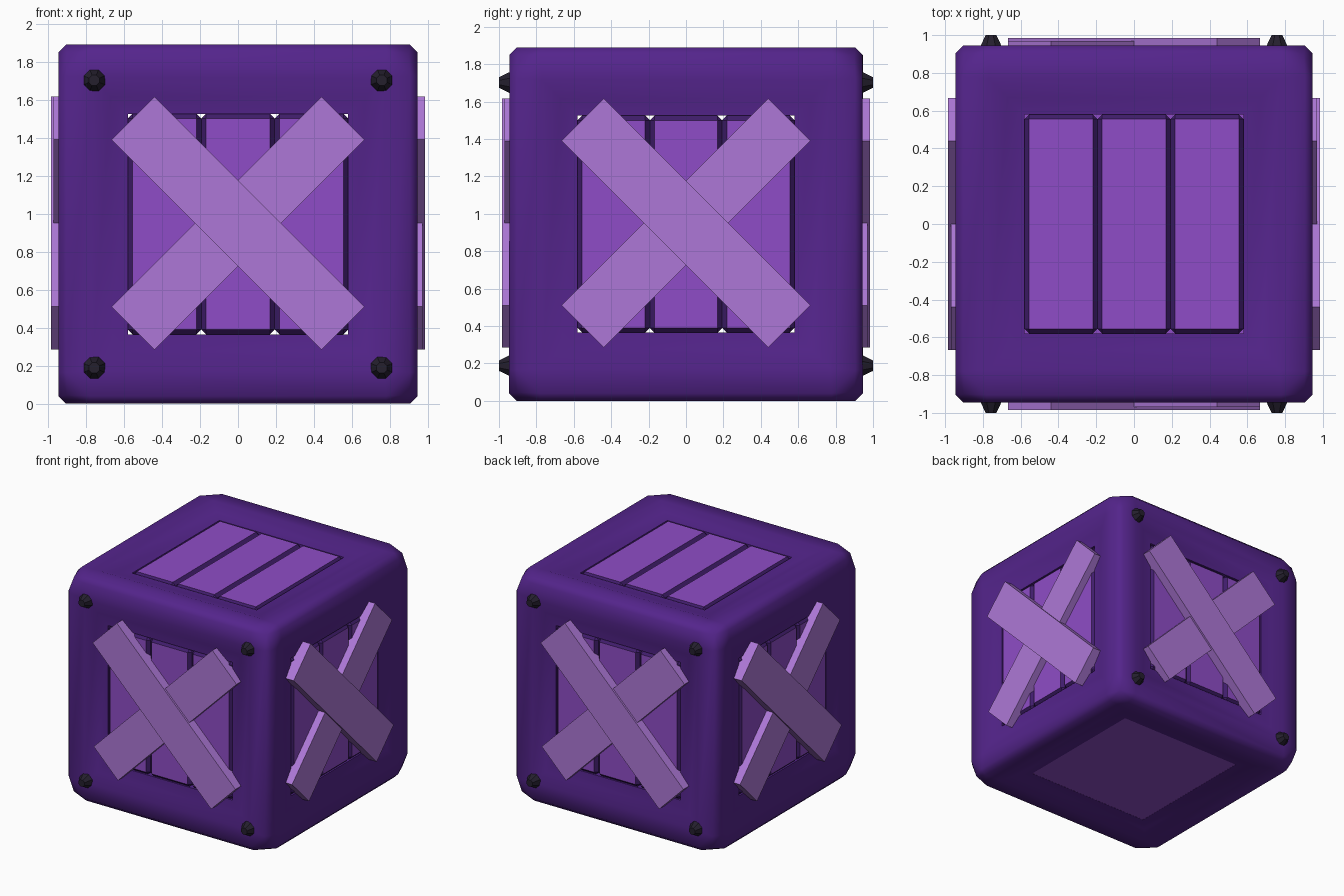
import bpy
import bmesh
from math import radians
from mathutils import Matrix, Vector

if "Cube" in bpy.data.objects:
    bpy.data.objects.remove(bpy.data.objects["Cube"])

HALF = 0.945      # half the body size, also the height of its centre
RIM = 0.905       # where the edge chamfer meets a face
CUT = 0.78        # where the corner cut begins
OPEN = 0.58       # half the panel opening


def material(name, rgb):
    mat = bpy.data.materials.new(name)
    mat.use_nodes = True
    mat.diffuse_color = (*rgb, 1)
    mat.node_tree.nodes["Principled BSDF"].inputs["Base Color"].default_value = (*rgb, 1)
    return mat


FRAME = material("deep purple", (0.089, 0.018, 0.262))
PANEL = material("bright purple", (0.274, 0.073, 0.57))
GROOVE = material("dark groove purple", (0.05, 0.012, 0.145))
BRACE = material("pale lilac", (0.42, 0.187, 0.68))
BOLT = material("near black", (0.018, 0.014, 0.027))

# Each matrix turns a face built looking up +z towards one side of the crate
CENTRE = Matrix.Translation((0, 0, HALF))


def turn(angle, axis):
    return Matrix.Rotation(radians(angle), 4, axis)


SIDES = {name: turn(90 * i, 'Z') @ turn(90, 'X')
         for i, name in enumerate(("front", "left", "back", "right"))}
TOP, BOTTOM = Matrix.Identity(4), turn(180, 'X')


def finish(bm, name, mats, smooth=None):
    mesh = bpy.data.meshes.new(name)
    bm.to_mesh(mesh)
    bm.free()
    for mat in mats:
        mesh.materials.append(mat)
    obj = bpy.data.objects.new(name, mesh)
    bpy.context.collection.objects.link(obj)
    if smooth:
        bpy.ops.object.select_all(action='DESELECT')
        obj.select_set(True)
        bpy.context.view_layer.objects.active = obj
        bpy.ops.object.shade_smooth_by_angle(angle=radians(smooth))
    return obj


def box(name, size, matrix, mat, bevel=0):
    bm = bmesh.new()
    bmesh.ops.create_cube(bm, size=1, matrix=Matrix.Diagonal((*size, 1)))
    if bevel:
        bmesh.ops.bevel(bm, geom=bm.edges[:], offset=bevel, segments=1,
                        affect='EDGES', profile=0.5)
        # Chamfers and sides are dark, the broad faces bright
        bm.normal_update()
        for f in bm.faces:
            f.material_index = 0 if abs(f.normal.z) > 0.95 else 1
    bm.transform(CENTRE @ matrix)
    return finish(bm, name, (mat, GROOVE))


def build_frame():
    # One quarter of one face, repeated over all quarters and faces
    bm = bmesh.new()
    mid = (RIM + HALF) / 2
    profile = [(CUT, mid, mid), (CUT, RIM, HALF), (0.77, 0.77, HALF),
               (0.67, 0.67, 0.912), (OPEN, OPEN, 0.9), (OPEN, OPEN, 0.82)]
    polys = []
    for (s0, v0, w0), (s1, v1, w1) in zip(profile, profile[1:]):
        polys.append([(-s0, v0, w0), (-s1, v1, w1), (s1, v1, w1), (s0, v0, w0)])
    a, b, m = (CUT, RIM, HALF), (RIM, CUT, HALF), (CUT, mid, mid)
    corner, inner = (0.9, 0.9, 0.9), (0.77, 0.77, HALF)
    polys += [[a, inner, b], [a, b, corner], [a, corner, m]]
    polys.append([(-x, y, z) for x, y, z in (m, corner, a)])
    for face in (TOP, BOTTOM, *SIDES.values()):
        for q in range(4):
            mat = CENTRE @ face @ turn(90 * q, 'Z')
            for poly in polys:
                bm.faces.new([bm.verts.new(mat @ Vector(p)) for p in poly])
    bmesh.ops.remove_doubles(bm, verts=bm.verts[:], dist=0.0005)
    finish(bm, "crate_frame", [FRAME], smooth=35)


def build_panel(side, matrix):
    # Three chamfered boards side by side
    width = 2 * OPEN / 3
    for i in range(3):
        place = matrix @ Matrix.Translation(((i - 1) * width, 0, 0.86))
        box(f"{side}_board_{i + 1}", (width, 2 * OPEN, 0.1), place, PANEL, 0.025)


def build_brace(side, matrix):
    # Two crossed planks, one lying a little higher
    for label, angle, height in (("upper", -45, 0.985), ("lower", 45, 0.97)):
        place = matrix @ Matrix.Translation((0, 0.005, height - 0.05)) @ turn(angle, 'Z')
        box(f"{side}_{label}_cross_plank", (1.563, 0.32, 0.1), place, BRACE)


def build_bolts(side, matrix):
    for x in (-1, 1):
        for y in (-1, 1):
            bm = bmesh.new()
            place = Matrix.Translation((x * 0.757, y * 0.757, 0.97)) @ turn(22.5, 'Z')
            bmesh.ops.create_cone(bm, cap_ends=True, segments=8, radius1=0.062,
                                  radius2=0.03, depth=0.06,
                                  matrix=CENTRE @ matrix @ place)
            level = "top" if y > 0 else "bottom"
            hand = "a" if x < 0 else "b"
            finish(bm, f"{side}_{level}_bolt_{hand}", [BOLT])


build_frame()
build_panel("top", TOP)
for side, matrix in SIDES.items():
    build_panel(side, matrix)
    build_brace(side, matrix)
for side in ("front", "back"):
    build_bolts(side, SIDES[side])

# Plain base panel
box("base_panel", (2 * OPEN, 2 * OPEN, 0.02),
    BOTTOM @ Matrix.Translation((0, 0, 0.889)), PANEL)
